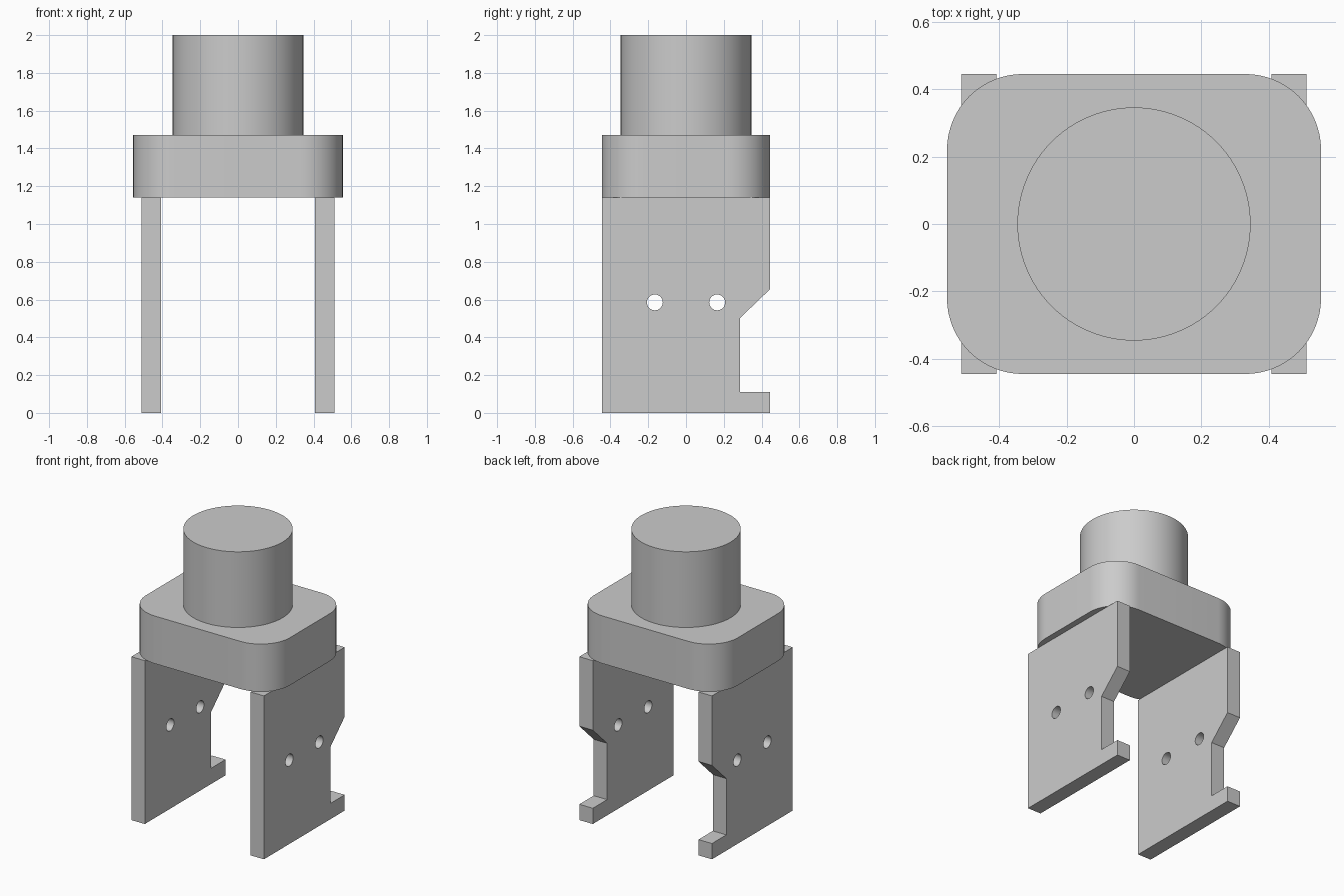
import bpy
import bmesh
from math import cos, sin, pi, radians
from mathutils import Vector

cube = bpy.data.objects.get("Cube")
if cube:
    bpy.data.objects.remove(cube, do_unlink=True)

grey = bpy.data.materials.new("plain grey")
grey.use_nodes = True
colour = (0.6, 0.6, 0.6, 1)
grey.diffuse_color = colour
grey.node_tree.nodes["Principled BSDF"].inputs["Base Color"].default_value = colour


def prism(name, outline, depth):
    """Extrude a closed 3D outline along the depth vector."""
    bm = bmesh.new()
    face = bm.faces.new([bm.verts.new(p) for p in outline])
    ext = bmesh.ops.extrude_face_region(bm, geom=[face], use_keep_orig=True)
    verts = [g for g in ext["geom"] if isinstance(g, bmesh.types.BMVert)]
    bmesh.ops.translate(bm, verts=verts, vec=Vector(depth))
    bmesh.ops.recalc_face_normals(bm, faces=bm.faces)
    mesh = bpy.data.meshes.new(name)
    bm.to_mesh(mesh)
    bm.free()
    mesh.materials.append(grey)
    obj = bpy.data.objects.new(name, mesh)
    bpy.context.collection.objects.link(obj)
    return obj


def arc(cx, cy, r, start, sweep, steps):
    return [(cx + r * cos(start + sweep * i / steps),
             cy + r * sin(start + sweep * i / steps)) for i in range(steps + 1)]


def smooth(obj):
    bpy.ops.object.select_all(action="DESELECT")
    obj.select_set(True)
    bpy.context.view_layer.objects.active = obj
    bpy.ops.object.shade_smooth_by_angle(angle=radians(30))


# Rounded block
HX, HY, R = 0.555, 0.445, 0.225
BLOCK_Z, BLOCK_TOP, TOP = 1.14, 1.472, 2.0
corners = []
for i, (sx, sy) in enumerate([(1, 1), (-1, 1), (-1, -1), (1, -1)]):
    corners += arc(sx * (HX - R), sy * (HY - R), R, i * pi / 2, pi / 2, 16)
smooth(prism("rounded_block", [(x, y, BLOCK_Z) for x, y in corners],
             (0, 0, BLOCK_TOP - BLOCK_Z)))

# Round post on top
circle = arc(0, 0, 0.346, 0, 2 * pi, 96)[:-1]
smooth(prism("round_post", [(x, y, BLOCK_TOP) for x, y in circle],
             (0, 0, TOP - BLOCK_TOP)))

# Side plates, notched at the back, with two bolt holes each
INNER, THICK = 0.408, 0.104
profile = [(-HY, 0), (HY, 0), (HY, 0.11), (0.287, 0.11), (0.287, 0.503),
           (HY, 0.655), (HY, BLOCK_Z), (-HY, BLOCK_Z)]
for name, x0 in (("left_plate", INNER), ("right_plate", -INNER - THICK)):
    plate = prism(name, [(x0, y, z) for y, z in profile], (THICK, 0, 0))
    for y in (-0.165, 0.165):
        hole = arc(y, 0.585, 0.042, 0, 2 * pi, 32)[:-1]
        cutter = prism("hole_cutter", [(x0 - 0.1, a, b) for a, b in hole],
                       (THICK + 0.2, 0, 0))
        cutter.hide_render = True
        mod = plate.modifiers.new("bolt_hole", "BOOLEAN")
        mod.operation = "DIFFERENCE"
        mod.solver = "EXACT"
        mod.object = cutter
        bpy.context.view_layer.objects.active = plate
        bpy.ops.object.modifier_apply(modifier=mod.name)
        bpy.data.objects.remove(cutter, do_unlink=True)
    smooth(plate)
